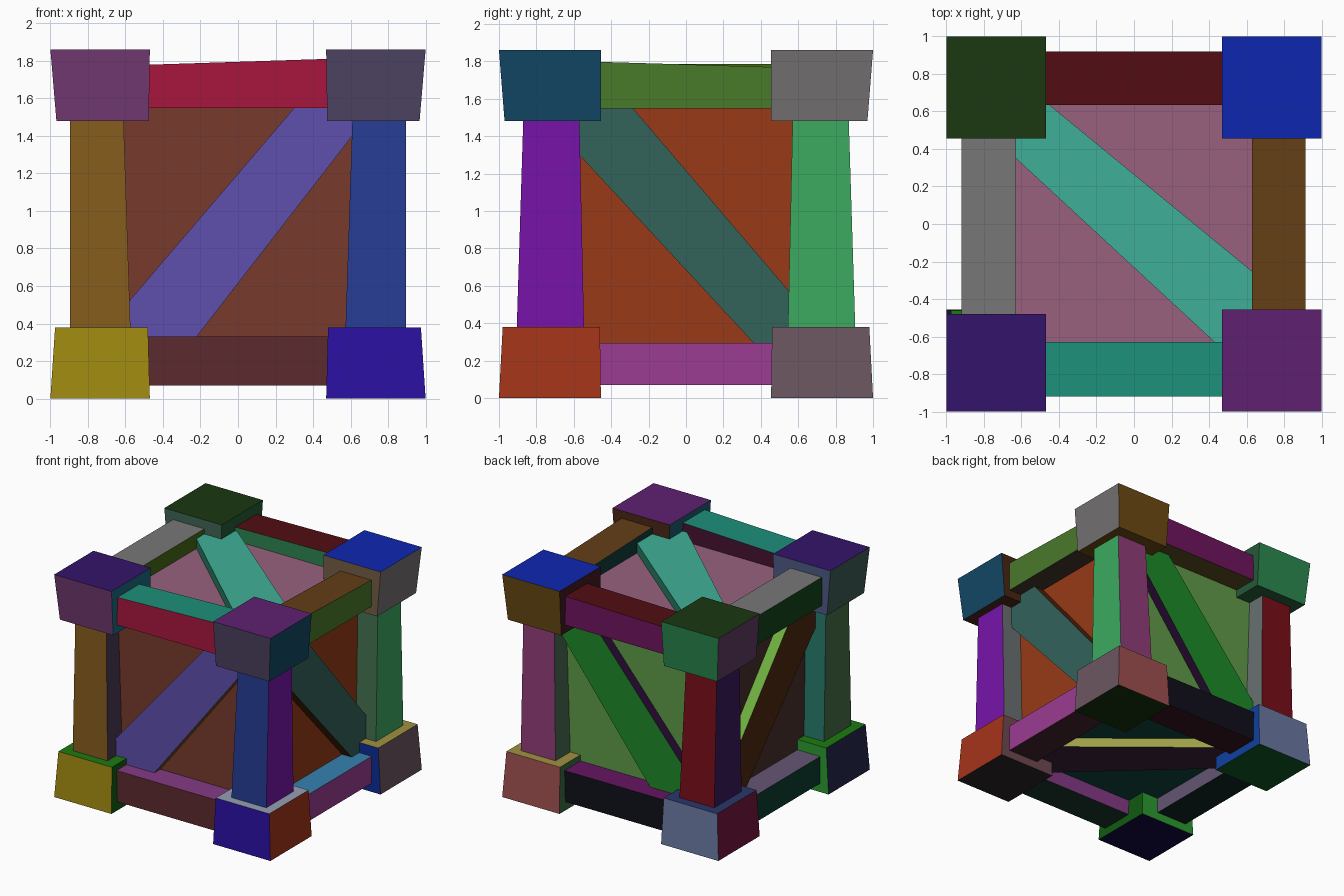
import bpy
import bmesh

if "Cube" in bpy.data.objects:
    bpy.data.objects.remove(bpy.data.objects["Cube"])


def material(hexcode):
    mat = bpy.data.materials.get(hexcode)
    if mat is None:
        mat = bpy.data.materials.new(hexcode)
        rgb = [int(hexcode[i:i + 2], 16) / 255 for i in (0, 2, 4)]
        mat.diffuse_color = [c / 12.92 if c < .04 else ((c + .055) / 1.055) ** 2.4
                             for c in rgb] + [1]
        mat.use_nodes = True
        mat.node_tree.nodes["Principled BSDF"].inputs["Base Color"].default_value = mat.diffuse_color
    return mat


def build(name, verts, faces, colours):
    """Flat-faced mesh with one colour per face."""
    mesh = bpy.data.meshes.new(name)
    mesh.from_pydata(verts, [], faces)
    palette = list(dict.fromkeys(colours))
    for c in palette:
        mesh.materials.append(material(c))
    for poly, c in zip(mesh.polygons, colours):
        poly.material_index = palette.index(c)
    bm = bmesh.new()
    bm.from_mesh(mesh)
    bmesh.ops.recalc_face_normals(bm, faces=bm.faces)
    bm.to_mesh(mesh)
    bm.free()
    obj = bpy.data.objects.new(name, mesh)
    bpy.context.collection.objects.link(obj)
    return obj


def block(name, low, high, z0, ztops, colours):
    """Box from a low and a high rectangle (x0, x1, y0, y1); the top may slope.
    Colours run bottom, top, front, right, back, left."""
    verts = []
    for (x0, x1, y0, y1), zs in ((low, [z0] * 4), (high, ztops)):
        corners = ((x0, y0), (x1, y0), (x1, y1), (x0, y1))
        verts += [(x, y, z) for (x, y), z in zip(corners, zs)]
    faces = [(3, 2, 1, 0), (4, 5, 6, 7), (0, 1, 5, 4), (1, 2, 6, 5), (2, 3, 7, 6), (3, 0, 4, 7)]
    build(name, verts, faces, colours.split())


def corner_rect(sx, sy, xi, xo, yi, yo):
    return (*sorted((sx * xi, sx * xo)), *sorted((sy * yi, sy * yo)))


def brace(name, points, place, outer, inner, colours):
    """Diagonal board: outline in a wall plane, extruded between two depths."""
    n = len(points)
    verts = [place(u, v, d) for d in (outer, inner) for u, v in points]
    faces = [tuple(range(n)), tuple(range(n, 2 * n))]
    faces += [(i, (i + 1) % n, (i + 1) % n + n, i + n) for i in range(n)]
    face, side = colours.split()
    build(name, verts, faces, [face] + [side] * (n + 1))


# recessed wall panels
core = (-.71, .71, -.71, .71)
block("panels", core, core, .20, [1.66] * 4, "0d423c 98617f 783a2c 983a16 5f9a48 48302a")

# corners: tapered cap, foot and post at each
corners = {
    "front_left": (-1, -1, "2a2030 33146a 723a72 1d6a80 4d5a85 3a5a55",
                   "10083f 1a7a10 a08a10 105a10 2a9a2e 25254d",
                   "855c1c 855c1c 855c1c 4a3a55 287a6a 456b45"),
    "front_right": (1, -1, "4a2515 5f2070 4f4464 124766 4a2515 1d5a70",
                    "2a2228 95a0b5 2a10a0 a5341a 704a50 2a10a0",
                    "263c94 263c94 263c94 7714aa 6a7070 263c94"),
    "back_right": (1, 1, "6b4a12 0f26b0 755f45 757173 6b4a12 40181f",
                   "15300a a09040 0a2d95 6c5660 a05050 3a6a45",
                   "42704f 42704f 42704f 3caa60 903c78 4a6a50"),
    "back_left": (-1, 1, "245a38 1b3711 406555 245a38 2a8a50 5f3a5f",
                  "0f5525 2a3568 2a3568 1040a0 6a78a0 75153f",
                  "687070 687070 687070 687070 780e18 38185c"),
}
for name, (sx, sy, cap_col, foot_col, post_col) in corners.items():
    cap_y = .48 if name == "front_left" else .455
    block(name + "_cap", corner_rect(sx, sy, .475, .968, cap_y, .97),
          corner_rect(sx, sy, .47, 1, cap_y, 1), 1.48, [1.86] * 4, cap_col)
    block(name + "_foot", corner_rect(sx, sy, .47, 1, .455, 1),
          corner_rect(sx, sy, .48, .975, .46, .98), 0, [.38] * 4, foot_col)
    block(name + "_post", corner_rect(sx, sy, .573, .895, .545, .905),
          corner_rect(sx, sy, .61, .895, .57, .87), .37, [1.49] * 4, post_col)

# horizontal rails: rectangle, lower rail height, upper rail top heights, colours
rails = {
    "front": ((-.55, .55, -.92, -.63), .33, [1.777, 1.813, 1.813, 1.777],
              "5c2a2d 1d907a a8163f 1d907a 45122f 1d907a",
              "18352a 853a85 5c2a2d 853a85 853a85 853a85"),
    "right": ((.63, .915, -.55, .55), .295, [1.80, 1.80, 1.767, 1.767],
              "45352a 633e16 633e16 497a2a 633e16 0f3b3b",
              "45222f 3580b0 3580b0 9b3c92 3580b0 3580b0"),
    "back": ((-.55, .55, .635, .92), .33, [1.772, 1.79, 1.79, 1.772],
             "5a4a20 520d13 2e8550 520d13 701560 520d13",
             "35121c 651560 651560 651560 100f1a 651560"),
    "left": ((-.92, -.63, -.55, .55), .295, [1.785] * 4,
             "456a15 777777 777777 456a15 777777 124518",
             "102222 655575 655575 655575 655575 0c3a30"),
}
for name, (rect, low_top, tops, up_col, low_col) in rails.items():
    block(name + "_upper_rail", rect, rect, 1.548, tops, up_col)
    block(name + "_lower_rail", rect, rect, .07, [low_top] * 4, low_col)

# diagonal braces on all six sides
rising = [(-.64, .24), (-.64, .45), (.36, 1.62), (.67, 1.62), (.67, 1.478), (-.29, .24)]
falling = [(-.64, 1.627), (-.35, 1.627), (.62, .49), (.62, .22), (.43, .22), (-.64, 1.375)]
flat = [(-.70, .70), (-.53, .70), (.70, -.31), (.70, -.695), (.50, -.695), (-.70, .415)]


def along_x(u, v, d):
    return (u, d, v)


def along_y(u, v, d):
    return (d, u, v)


def level(u, v, d):
    return (u, v, d)


brace("front_brace", rising, along_x, -.79, -.70, "5e4fae 6b4a1a")
brace("back_brace", rising, along_x, .79, .70, "1e8a28 2a0d35")
brace("right_brace", falling, along_y, .80, .70, "32625a 5a2a0a")
brace("left_brace", falling, along_y, -.80, -.70, "4f280d 70b040")
brace("top_brace", flat, level, 1.742, 1.65, "3fb098 278065")
brace("bottom_brace", flat, level, .12, .21, "371f3a a0a048")
